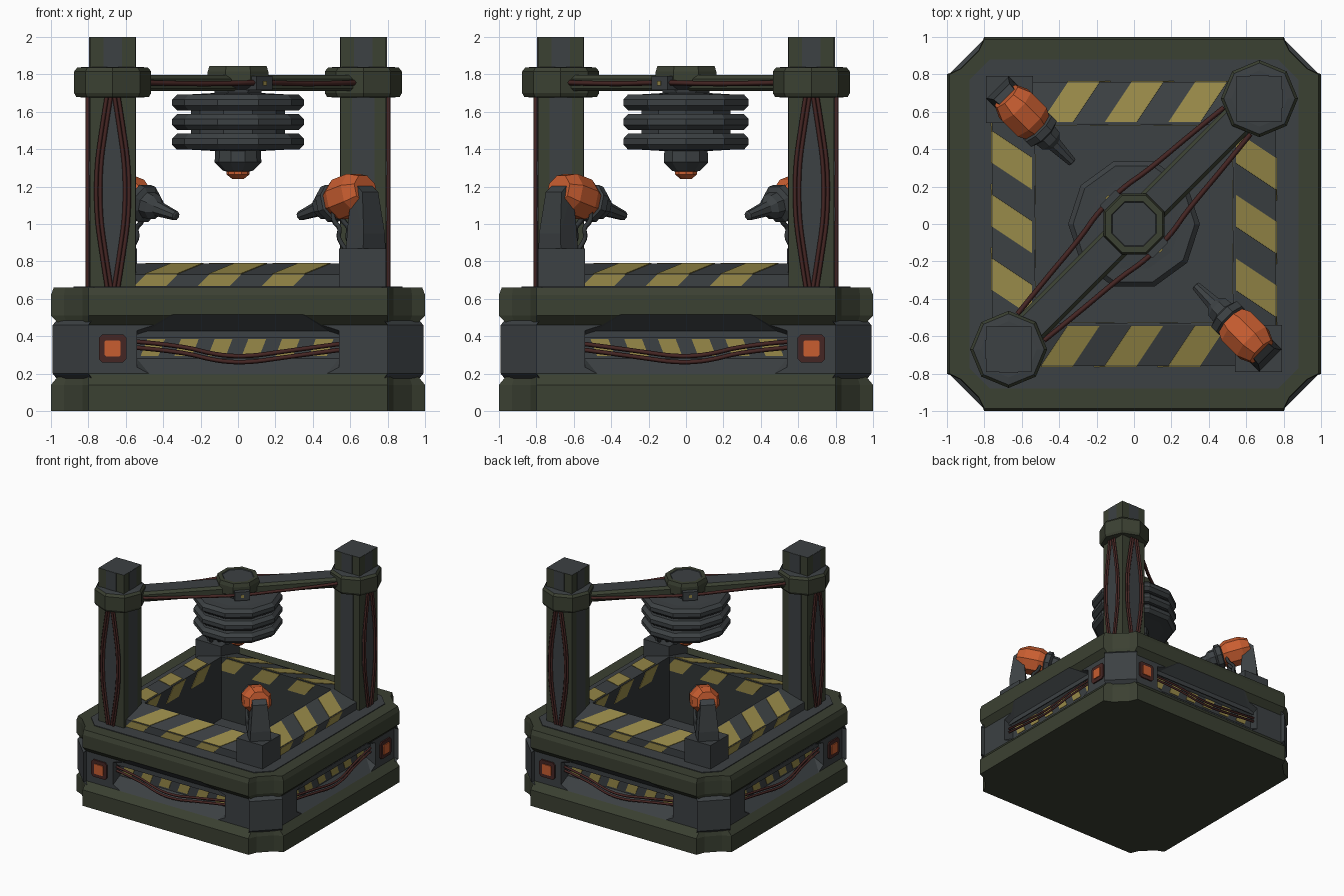
import bpy, bmesh, math
from mathutils import Matrix, Vector

if "Cube" in bpy.data.objects:
    bpy.data.objects.remove(bpy.data.objects["Cube"])

def material(name, r, g, b):
    m = bpy.data.materials.new(name)
    m.diffuse_color = (r, g, b, 1)
    m.use_nodes = True
    m.node_tree.nodes["Principled BSDF"].inputs["Base Color"].default_value = m.diffuse_color
    return m

GREY = material("slate grey", .045, .052, .056)
GREEN = material("olive green", .044, .052, .032)
DARK = material("dark grey", .032, .037, .039)
YELLOW = material("hazard yellow", .31, .25, .065)
ORANGE = material("orange", .58, .11, .030)
RED = material("dark red", .060, .019, .017)

I = Matrix.Identity(4)
TURN = [Matrix.Rotation(a * math.pi / 2, 4, 'Z') for a in range(4)]
HALF = [TURN[0], TURN[2]]
FLIP = Matrix(((0, -1, 0, 0), (-1, 0, 0, 0), (0, 0, 1, 0), (0, 0, 0, 1)))   # mirror in the diagonal
SIDES = [I, FLIP, TURN[2], TURN[2] @ FLIP]

def add(name, bm, mats, transforms=(I,)):
    out = []
    for t in transforms:
        b = bm.copy()
        bmesh.ops.transform(b, matrix=t, verts=b.verts)
        bmesh.ops.recalc_face_normals(b, faces=b.faces)
        me = bpy.data.meshes.new(name)
        b.to_mesh(me)
        b.free()
        for m in mats:
            me.materials.append(m)
        ob = bpy.data.objects.new(name, me)
        bpy.context.collection.objects.link(ob)
        out.append(ob)
    return out

def loft(rings, mats=None, closed=False):
    bm = bmesh.new()
    vs = [[bm.verts.new(p) for p in r] for r in rings]
    n = len(vs[0])
    for i in range(len(vs) if closed else len(vs) - 1):
        a, b = vs[i], vs[(i + 1) % len(vs)]
        for j in range(n):
            f = bm.faces.new((a[j], a[(j + 1) % n], b[(j + 1) % n], b[j]))
            f.material_index = mats[i] if mats else 0
    if not closed:
        bm.faces.new(vs[0]).material_index = mats[0] if mats else 0
        bm.faces.new(vs[-1]).material_index = mats[-1] if mats else 0
    return bm

def lathe(profile, n, mats=None, offset=0.0):
    return loft([[(r * math.cos(offset + k * 2 * math.pi / n), r * math.sin(offset + k * 2 * math.pi / n), z)
                  for k in range(n)] for r, z in profile], mats)

def hull(points):
    bm = bmesh.new()
    for p in points:
        bm.verts.new(p)
    bmesh.ops.convex_hull(bm, input=bm.verts)
    bmesh.ops.dissolve_limit(bm, angle_limit=.01, verts=bm.verts, edges=bm.edges)
    return bm

def box(x0, x1, y0, y1, z0, z1):
    return hull([(x, y, z) for x in (x0, x1) for y in (y0, y1) for z in (z0, z1)])

def plate(points, off):
    o = Vector(off)
    return hull([Vector(p) - o * .5 for p in points] + [Vector(p) + o for p in points])

def cable(name, points, radius, mat, transforms=(I,)):
    for t in transforms:
        cu = bpy.data.curves.new(name, 'CURVE')
        cu.dimensions = '3D'
        cu.bevel_depth, cu.bevel_resolution, cu.resolution_u = radius, 0, 4
        s = cu.splines.new('NURBS')
        s.points.add(len(points) - 1)
        for p, c in zip(s.points, points):
            p.co = (*(t @ Vector(c)), 1)
        s.use_endpoint_u, s.order_u = True, 3
        cu.materials.append(mat)
        bpy.context.collection.objects.link(bpy.data.objects.new(name, cu))

def corners(pts, z):
    """Repeat the points of one corner round all four."""
    out = []
    for t in TURN:
        out += [tuple(t @ Vector((x, y, z))) for x, y in pts]
    return out

# base: notched outline stacked through its bands, hollow for the pit
def outline(d, z, k=1.0):
    c = .93 - (1 - d) * .4
    return corners([(d * k, .8 * k), (c * k, .83 * k), (.83 * k, c * k), (.8 * k, d * k)], z)

levels = [(1, 0), (1, .14), (.95, .2), (.95, .46), (1, .51), (1, .62), (.985, .66)]
rings = [outline(d, z) for d, z in levels] + [outline(1, .66, .72), outline(1, .25, .72)]
base = add("base", loft(rings, [1, 1, 0, 1, 1, 1, 1, 0]), [GREY, GREEN])[0]

# tapered window recess cut into each side
window = hull([(s * x, y, z) for s in (-1, 1) for x, y, z in (
    (.54, -.86, .28), (.54, -.86, .39), (.28, -1.05, .56), (.54, -1.05, .475),
    (.40, -1.05, .11), (.54, -1.05, .185))])
for cutter in add("window_cutter", window, [], TURN):
    cutter.hide_render = True
    cutter.hide_viewport = True
    mod = base.modifiers.new("window", 'BOOLEAN')
    mod.object, mod.operation, mod.solver = cutter, 'DIFFERENCE', 'EXACT'

# bulged grey panel above each window
add("window_panel", plate([(s * x, -.90, z) for s in (-1, 1) for x, z in
                           ((.54, .39), (.54, .455), (.3, .475), (0, .495))], (0, -.004, 0)), [GREY], SIDES)

# deck and concave corner blocks
deck = [corners([(a, b), (b, a)], z) for a, b, z in
        ((.88, .77, .655), (.88, .77, .666), (.6, .55, .666), (.6, .55, .655))]
add("deck", loft(deck, closed=True), [GREY])
block = [(.79, .79), (.99, .80), (.94, .85), (.85, .94), (.80, .99)]
add("corner_block", loft([[(x - d, y - d, z) for x, y in block] for d, z in
                          ((.04, .15), (0, .2), (0, .46), (.04, .51))]), [GREY], TURN)

# raised rim and pit walls
rim = [corners([(d, d)], z) for d, z in
       ((.76, .65), (.76, .73), (.54, .79), (.53, .79), (.53, .24), (.6, .24), (.6, .65))]
add("rim", loft(rim, [0, 0, 0, 1, 0, 0, 0], True), [GREY, DARK])

# hazard stripes on the rim and in the windows
for c in (-.34, 0, .34):
    def band(name, y0, z0, y1, z1, shift, w, off, cx=c):
        add(name, plate([(cx - shift - w, y0, z0), (cx - shift + w, y0, z0),
                         (cx + shift + w, y1, z1), (cx + shift - w, y1, z1)], off), [YELLOW], TURN)
    band("rim_stripe", -.755, .7314, -.545, .7886, .07, .085, (0, -.001, .004))
    band("outer_stripe", -.76, .668, -.76, .728, .03, .085, (0, -.004, 0), c - .1)
    band("inner_stripe", -.53, .67, -.53, .785, -.05, .085, (0, .004, 0), c + .1)
for k in range(6):
    c = -.45 + .18 * k
    add("window_stripe", plate([(c - .07, -.86, .295), (c + .025, -.86, .295), (c + .06, -.86, .385),
                                (c - .035, -.86, .385)], (0, -.004, 0)), [YELLOW], SIDES)

# side lights and sagging side cables
def badge(r, ch, y0, y1):
    return hull([(-.67 + sx * a, y, .335 + sz * b) for sx in (-1, 1) for sz in (-1, 1)
                 for a, b in ((r, r - ch), (r - ch, r)) for y in (y0, y1)])
add("light_frame", badge(.074, .018, -.93, -.962), [RED], SIDES)
add("side_light", badge(.043, .008, -.94, -.97), [ORANGE], SIDES)
for d in (0, .032):
    cable("side_cable", [(-.55, -.90, .372 - d), (-.3, -.92, .35 - d), (-.12, -.94, .30 - d), (.05, -.94, .29 - d),
                         (.25, -.92, .32 - d), (.55, -.90, .36 - d)], .012, RED, SIDES)

# corner posts with grey panels and bowed cables
P = -.67
post = box(P - .122, P + .122, P - .122, P + .122, .6, 2)
bmesh.ops.recalc_face_normals(post, faces=post.faces)
for f in post.faces:
    f.material_index = 0 if f.normal.z > .9 else 1
add("post", post, [GREY, GREEN], HALF)
bow = [(.66, .03), (.85, .06), (1.05, .088), (1.3, .088), (1.5, .06), (1.69, .03)]
lens = [(P + s * w, P - .122, z) for s in (-1, 1) for z, w in bow]
add("post_panel", plate(lens, (0, -.004, 0)), [GREY], SIDES)
def strip(w, z0, z1, y):
    return plate([(P + x, P + y, z) for x in (-w, w) for z in (z0, z1)], (0, .003 if y > 0 else -.003, 0))
add("post_inner_panel", strip(.06, .66, 1.7, .122), [GREY], SIDES)
for y in (-.122, .122):
    add("post_cap_panel", strip(.05, 1.8, 1.999, y), [GREY], SIDES)
for s in (-1, 1):
    for d in (0, -.022):
        cable("post_cable", [(P + s * (w + d), P - .134, z) for z, w in bow], .011, RED, SIDES)

# octagonal collars
collar = lathe([(.15, 1.675), (.195, 1.68), (.206, 1.70), (.206, 1.815), (.19, 1.835), (.15, 1.84)],
               8, [1, 1, 1, 1, 0])
bmesh.ops.translate(collar, vec=(P, P, 0), verts=collar.verts)
add("collar", collar, [GREY, GREEN], HALF)

# diagonal beam, hub and cable clamps (built along x, then turned)
DIAG = Matrix.Rotation(math.pi / 4, 4, 'Z')
beam = hull([(x, s * y, z) for x in (-.82, .82) for s in (-1, 1)
             for y, z in ((.075, 1.71), (.09, 1.725), (.09, 1.775), (.07, 1.795))])
bmesh.ops.recalc_face_normals(beam, faces=beam.faces)
for f in beam.faces:
    f.material_index = 0 if f.normal.z > .9 else 1
add("beam", beam, [GREY, GREEN], [DIAG])
add("hub", lathe([(.13, 1.68), (.14, 1.72), (.175, 1.74), (.175, 1.815), (.165, 1.845), (.13, 1.845), (.125, 1.84)],
                 8, [0, 0, 1, 1, 1, 0], math.pi / 8), [GREY, GREEN])
add("cable_clamp", box(-.06, .06, .12, .20, 1.715, 1.79), [GREY], [DIAG, TURN[2] @ DIAG])
add("clamp_stud", box(-.012, .012, .19, .206, 1.74, 1.765), [YELLOW], [DIAG, TURN[2] @ DIAG])
cable("beam_cable", [(.78, .10, 1.755), (.55, .125, 1.75), (.25, .15, 1.75), (.1, .18, 1.755), (-.1, .18, 1.755),
                     (-.25, .15, 1.75), (-.55, .125, 1.75), (-.78, .10, 1.755)], .014, RED, [DIAG, TURN[2] @ DIAG])

# ribbed emitter hanging below the hub
ribs = [(.125, 1.70)]
for z in (1.65, 1.545, 1.44):
    ribs += [(.25, z + .043), (.325, z + .043), (.352, z + .016), (.352, z - .016), (.325, z - .043), (.25, z - .043)]
add("ribbed_emitter", lathe(ribs + [(.125, 1.39)], 10), [GREY])
add("nozzle", lathe([(.12, 1.42), (.125, 1.33), (.08, 1.285), (.06, 1.28)], 10), [GREY])
add("nozzle_tip", lathe([(.062, 1.29), (.062, 1.265), (.03, 1.24)], 10), [ORANGE])

# lamp stands
add("lamp_base", box(.54, .79, -.79, -.54, .64, .87), [GREY], HALF)
OUT = Matrix.Rotation(-math.pi / 4, 4, 'Z')
arm = [(.90, .86, .085), (1.03, .86, .085), (.90, 1.0, .07), (1.03, .95, .08), (.92, 1.18, .06),
       (1.0, 1.17, .06), (.95, 1.21, .055)]
add("lamp_arm", hull([(s, w * e, z) for s, z, w in arm for e in (-1, 1)]), [GREY], [t @ OUT for t in HALF])

# lamp heads: orange body and grey stepped nozzle, aimed inward and down
axis = Vector((-.68, .68, -.27))
aim = Matrix.Translation((.601, -.601, 1.15)) @ axis.to_track_quat('Z', 'Y').to_matrix().to_4x4()
AIMS = [t @ aim for t in HALF]
add("lamp_body", lathe([(.085, -.12), (.118, -.05), (.118, .07), (.095, .115)], 8, None, math.pi / 8),
    [ORANGE], AIMS)
add("lamp_nozzle", lathe([(.08, .11), (.105, .125), (.105, .165), (.075, .18), (.07, .225), (.042, .255),
                          (.038, .29), (.026, .395), (.015, .40)], 8, None, math.pi / 8), [GREY], AIMS)
for w in (-.06, 0, .06):
    cable("lamp_cable", [(.78, w, 1.08), (.78, w * 1.2, 1.02), (.85, w * 1.2, .98), (.82, w * 1.2, .92), (.88, w, .86)],
          .015, DARK, [t @ OUT for t in HALF])
